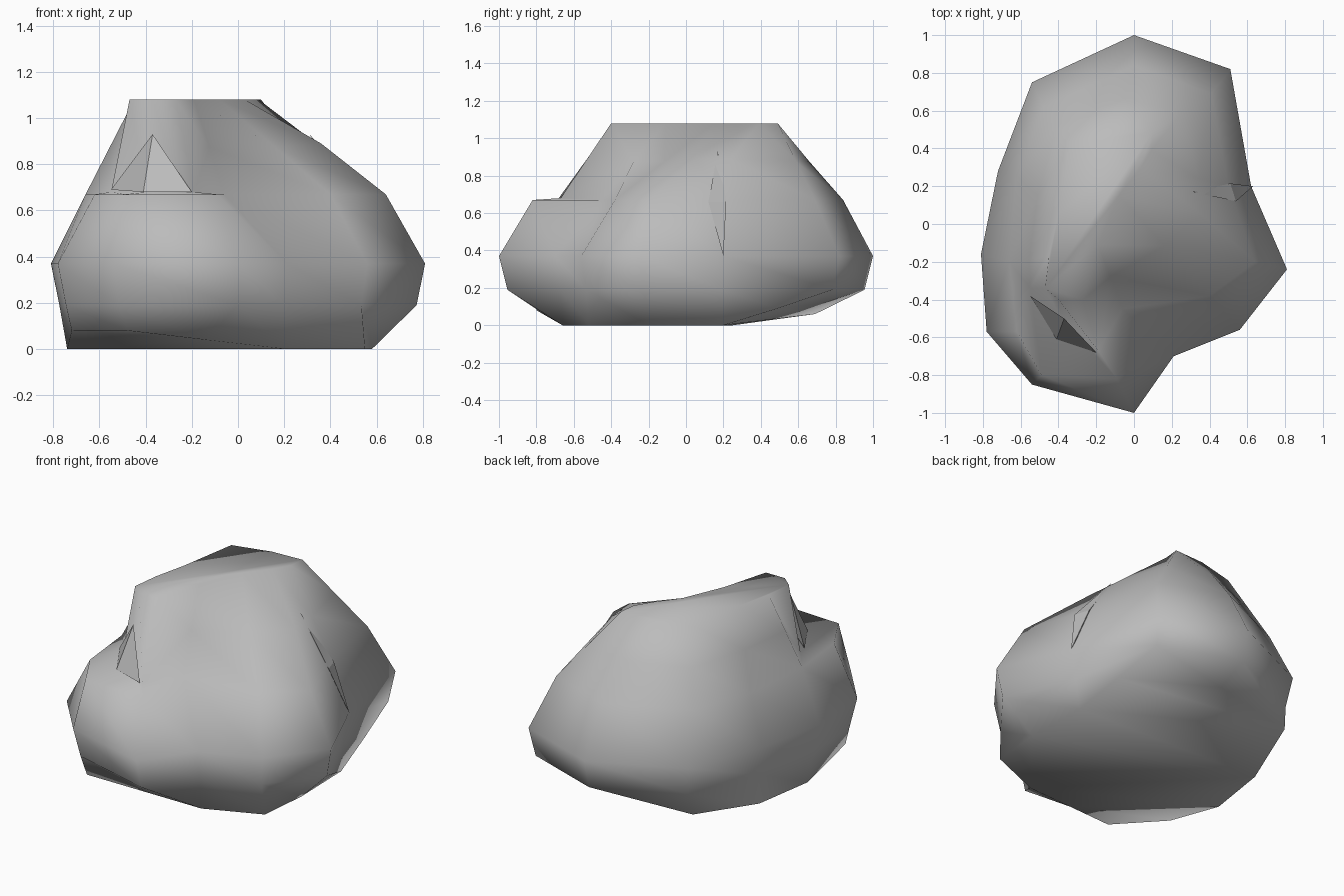
import bpy
import bmesh
from math import radians
from mathutils import Vector

cube = bpy.data.objects.get("Cube")
if cube:
    bpy.data.objects.remove(cube, do_unlink=True)

# One stone colour
stone = bpy.data.materials.new("grey stone")
stone.use_nodes = True
colour = (0.5, 0.5, 0.5, 1)
stone.diffuse_color = colour
stone.node_tree.nodes["Principled BSDF"].inputs["Base Color"].default_value = colour


def make_object(name, bm, smooth_angle=None):
    """Turn a bmesh into a scene object with the stone material."""
    bmesh.ops.recalc_face_normals(bm, faces=bm.faces)
    mesh = bpy.data.meshes.new(name)
    bm.to_mesh(mesh)
    bm.free()
    mesh.materials.append(stone)
    obj = bpy.data.objects.new(name, mesh)
    bpy.context.collection.objects.link(obj)
    if smooth_angle:
        bpy.ops.object.select_all(action="DESELECT")
        obj.select_set(True)
        bpy.context.view_layer.objects.active = obj
        bpy.ops.object.shade_smooth_by_angle(angle=radians(smooth_angle))
    return obj


def level(outline, z):
    return [Vector((x, y, z)) for x, y in outline]


# Contours of the boulder, each running clockwise from the back
base = level([(-.02, .74), (.53, .49), (.57, .2), (.58, -.2), (.55, -.52), (.21, -.66),
              (-.14, -.73), (-.48, -.8), (-.72, -.54), (-.74, -.14), (-.68, .25), (-.53, .69)], 0)
belly = level([(0, 1), (.51, .82), (.62, .2), (.81, -.24), (.56, -.56), (.21, -.7),
               (0, -1), (-.54, -.85), (-.78, -.57), (-.81, -.16), (-.72, .28), (-.54, .75)], .37)
shoulder = level([(0, .84), (.41, .69), (.5, .2), (.64, -.2), (.4, -.38), (-.06, -.45),
                  (-.09, -.82), (-.49, -.8), (-.62, -.57), (-.66, -.2), (-.62, .25), (-.48, .62)], .67)
crown = level([(-.1, .48), (.1, .49), (.09, .39), (.03, .29), (-.08, .15), (-.19, -.11),
               (-.27, -.4), (-.4, -.4), (-.47, -.34), (-.45, -.17), (-.4, .05), (-.34, .42)], 1.08)

# The underside lifts at the back and at one front corner
for i, z in {0: .12, 1: .09, 6: .04, 7: .08, 8: .08, 11: .06}.items():
    base[i].z = z
skirt = [Vector((p.x * .955, p.y * .955, .19)) for p in belly]

# Halfway up the slope: a bulge on one side and a flat ledge cut in at the front
slope = [a.lerp(b, .5) for a, b in zip(shoulder, crown)]
slope[2:4] = level([(.34, .24), (.36, .05)], .89)
slope[6:9] = level([(-.19, -.67), (-.39, -.49), (-.55, -.34)], .68)

# Boulder skin: bridge neighbouring contours and close both ends
bm = bmesh.new()
rings = [[bm.verts.new(p) for p in ring] for ring in (base, skirt, belly, shoulder, slope, crown)]
for low, high in zip(rings, rings[1:]):
    for i in range(len(low)):
        j = (i + 1) % len(low)
        bm.faces.new((low[i], low[j], high[j], high[i]))
bm.faces.new(rings[-1])

# Underside: a flat foot with one raised flap at the back and one at the front
for flap in ((2, 3, 4, 5, 9, 10), (5, 6, 7, 8, 9), (10, 11, 0, 1, 2)):
    bm.faces.new([rings[0][i] for i in flap])
make_object("boulder", bm, 80)

# Sharp slivers of stone standing out of the boulder
slivers = {
    "front_sliver": [(-.55, -.38, .69), (-.2, -.68, .68), (-.41, -.61, .68), (-.37, -.5, .93)],
    "side_sliver": [(.31, .17, .93), (.63, .2, .37), (.54, .12, .66), (.51, .215, .66)],
}
for name, points in slivers.items():
    bm = bmesh.new()
    for p in points:
        bm.verts.new(p)
    bmesh.ops.convex_hull(bm, input=bm.verts)
    make_object(name, bm)
